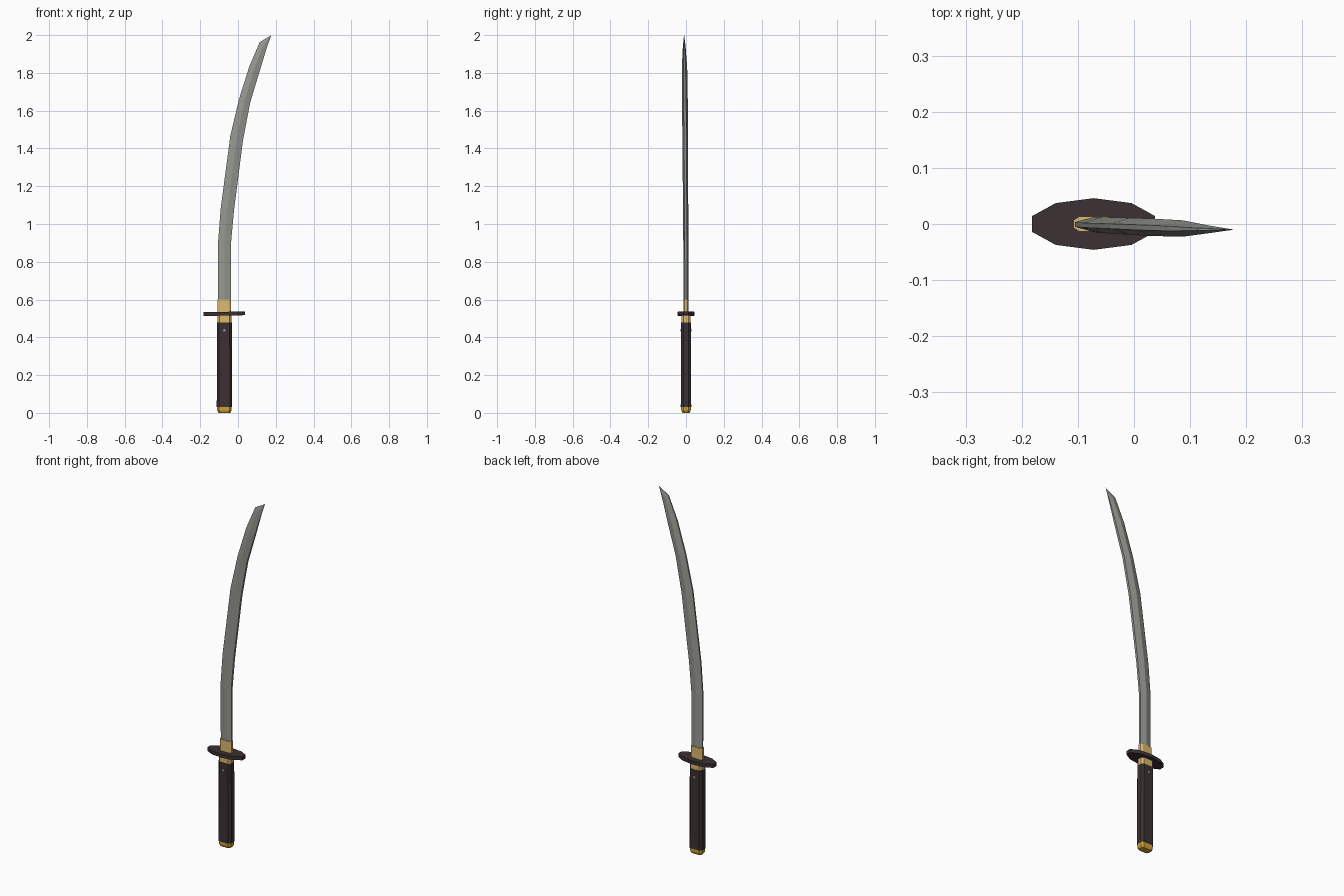
import bpy, bmesh, math

if "Cube" in bpy.data.objects:
    bpy.data.objects.remove(bpy.data.objects["Cube"])

CX = -0.072  # grip axis


def material(name, rgb):
    m = bpy.data.materials.new(name)
    m.diffuse_color = (*rgb, 1)
    m.use_nodes = True
    m.node_tree.nodes["Principled BSDF"].inputs["Base Color"].default_value = m.diffuse_color
    return m


STEEL = material("steel", (0.30, 0.31, 0.28))
DARK = material("dark_grip", (0.045, 0.03, 0.032))
BRASS = material("brass", (0.72, 0.48, 0.16))
GOLD = material("gold", (0.65, 0.38, 0.04))


def loft(name, rings, mat):
    """Skin a list of equal-length point rings and cap both ends."""
    bm = bmesh.new()
    loops = [[bm.verts.new(p) for p in ring] for ring in rings]
    n = len(loops[0])
    for a, b in zip(loops, loops[1:]):
        for i in range(n):
            j = (i + 1) % n
            bm.faces.new((a[i], a[j], b[j], b[i]))
    bm.faces.new(loops[0])
    bm.faces.new(loops[-1])
    bmesh.ops.recalc_face_normals(bm, faces=bm.faces)
    me = bpy.data.meshes.new(name)
    bm.to_mesh(me)
    bm.free()
    ob = bpy.data.objects.new(name, me)
    bpy.context.collection.objects.link(ob)
    me.materials.append(mat)
    return ob


def octagon(hx, hy, z):
    pts = [(1, -.5), (1, .5), (.72, 1), (-.72, 1), (-1, .5), (-1, -.5), (-.72, -1), (.72, -1)]
    return [(CX + x * hx, y * hy, z) for x, y in pts]


def blade_ring(left, right, y, t):
    """Six-point section: thin edge on the left, central ridge, flat back."""
    ring = []
    for f, w in ((0, .3), (.5, 1), (1, .45), (1, -.45), (.5, -1), (0, -.3)):
        ring.append((left[0] + (right[0] - left[0]) * f, y + w * t,
                     left[1] + (right[1] - left[1]) * f))
    return ring


# Curved blade: edge point (x, z), back point (x, z), y drift, half thickness
loft("blade", [blade_ring(*s) for s in (
    ((-.105, .59), (-.037, .59), 0, .012),
    ((-.105, .91), (-.037, .90), -.001, .0135),
    ((-.092, 1.08), (-.022, 1.065), -.002, .014),
    ((-.041, 1.465), (.026, 1.44), -.004, .015),
    ((.005, 1.66), (.064, 1.64), -.006, .0155),
    ((.060, 1.835), (.115, 1.81), -.008, .0145),
    ((.115, 1.963), (.150, 1.925), -.0095, .007),
    ((.173, 1.997), (.176, 2.0), -.01, .0006),
)], STEEL)

# Collar at the blade root
loft("blade_collar", [octagon(.036, .0135, .53), octagon(.036, .0135, .60)], BRASS)

# Oval ten-sided guard, very slightly tilted
guard = []
for dz in (.515, .535):
    guard.append([(CX + .115 * math.cos(a), .046 * math.sin(a),
                   dz + .02 * .115 * math.cos(a))
                  for a in (math.radians(18 + 36 * i) for i in range(10))])
loft("guard", guard, DARK)

# Grip with brass ferrule and tapered pommel
loft("ferrule", [octagon(.037, .025, .47), octagon(.037, .025, .52)], BRASS)
loft("grip", [octagon(.041, .028, .03), octagon(.040, .027, .10),
              octagon(.039, .027, .478)], DARK)
loft("pommel", [octagon(.031, .019, 0), octagon(.038, .025, .012),
                octagon(.039, .026, .032)], GOLD)

# Retaining pin through the grip
loft("grip_pin", [[(CX + .007 * math.cos(a), y, .437 + .007 * math.sin(a))
                   for a in (math.tau * i / 8 for i in range(8))]
                  for y in (-.029, .029)], STEEL)
